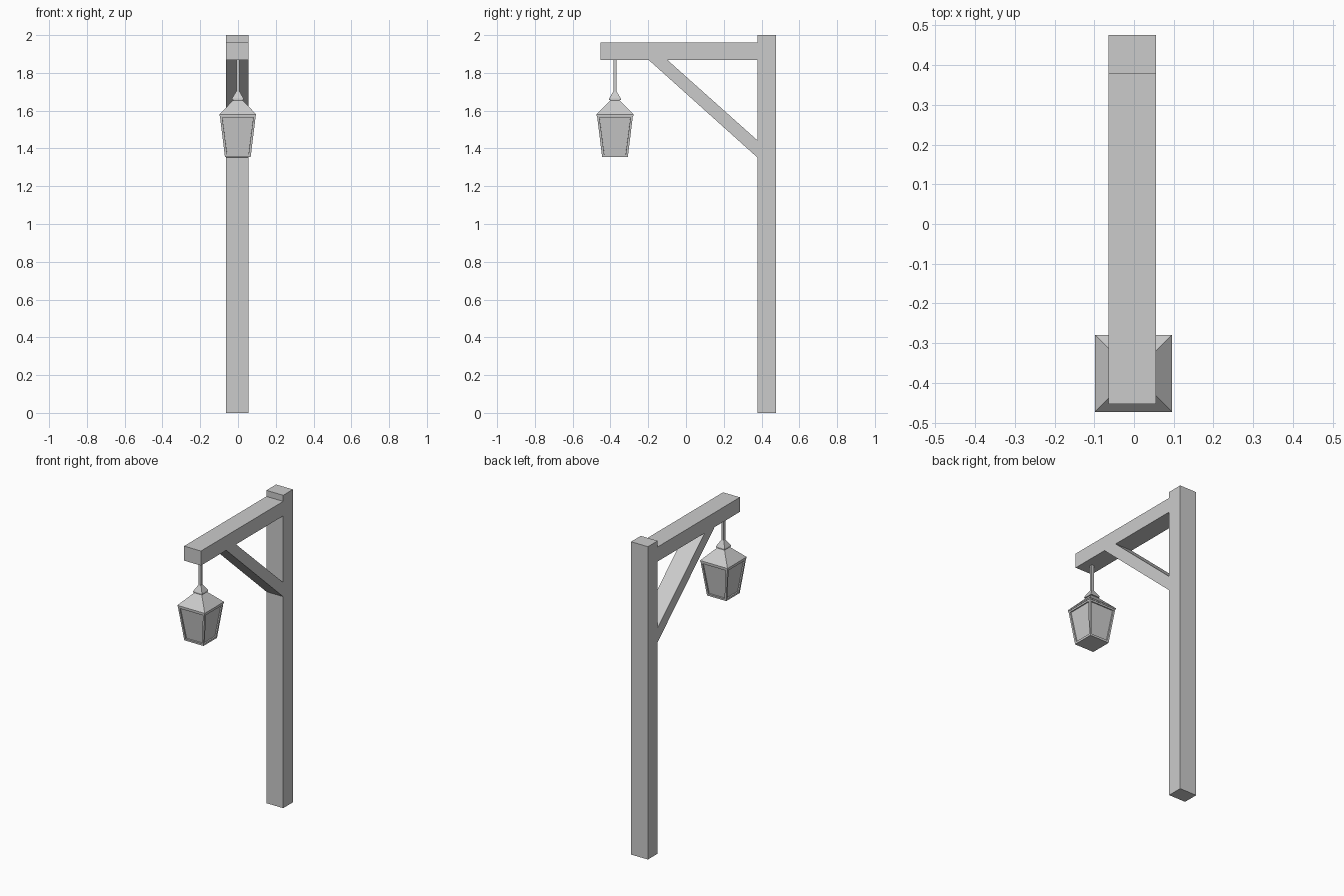
import bpy, bmesh

if "Cube" in bpy.data.objects:
    bpy.data.objects.remove(bpy.data.objects["Cube"])

def make(name, bm):
    bmesh.ops.recalc_face_normals(bm, faces=bm.faces)
    me = bpy.data.meshes.new(name)
    bm.to_mesh(me)
    bm.free()
    ob = bpy.data.objects.new(name, me)
    bpy.context.collection.objects.link(ob)
    return ob

def extrude_profile(name, pts, x0=-0.064, x1=0.055):
    """Closed (y, z) outline extruded across x."""
    bm = bmesh.new()
    face = bm.faces.new([bm.verts.new((x0, y, z)) for y, z in pts])
    out = bmesh.ops.extrude_face_region(bm, geom=[face])["geom"]
    moved = [v for v in out if isinstance(v, bmesh.types.BMVert)]
    bmesh.ops.translate(bm, verts=moved, vec=(x1 - x0, 0, 0))
    return make(name, bm)

def square_stack(name, rings, inset=0, depth=0, cx=-0.001, cy=-0.376):
    """Square rings (half width, z) bridged upward; side faces may be recessed."""
    bm = bmesh.new()
    loops = [[bm.verts.new((cx + sx * h, cy + sy * h, z))
              for sx, sy in ((-1, -1), (1, -1), (1, 1), (-1, 1))] for h, z in rings]
    sides = []
    for a, b in zip(loops, loops[1:]):
        for i in range(4):
            j = (i + 1) % 4
            sides.append(bm.faces.new((a[i], a[j], b[j], b[i])))
    bm.faces.new(loops[0][::-1])
    bm.faces.new(loops[-1])
    bm.normal_update()
    if inset:
        bmesh.ops.inset_individual(bm, faces=sides, thickness=inset)
        bmesh.ops.inset_individual(bm, faces=sides, thickness=0.0005, depth=-depth)
    return make(name, bm)

# Timber post, arm and diagonal brace
extrude_profile("post", [(0.378, 0), (0.476, 0), (0.476, 2), (0.378, 2)])
extrude_profile("arm", [(-0.453, 1.868), (0.378, 1.868), (0.378, 1.961), (-0.453, 1.961)])
extrude_profile("brace", [(0.378, 1.352), (0.378, 1.443), (-0.098, 1.868), (-0.197, 1.868)])

# Hanging rod and its flared cap
square_stack("hanging_rod", [(0.008, 1.69), (0.008, 1.868)])
square_stack("lantern_cap", [(0.024, 1.645), (0.024, 1.656), (0.031, 1.656),
                             (0.031, 1.664), (0.009, 1.702)])

# Lantern roof and tapered body with recessed panes
square_stack("lantern_roof", [(0.097, 1.573), (0.097, 1.581), (0.027, 1.653)])
square_stack("lantern_body", [(0.068, 1.354), (0.095, 1.574)], inset=0.017, depth=0.008)
